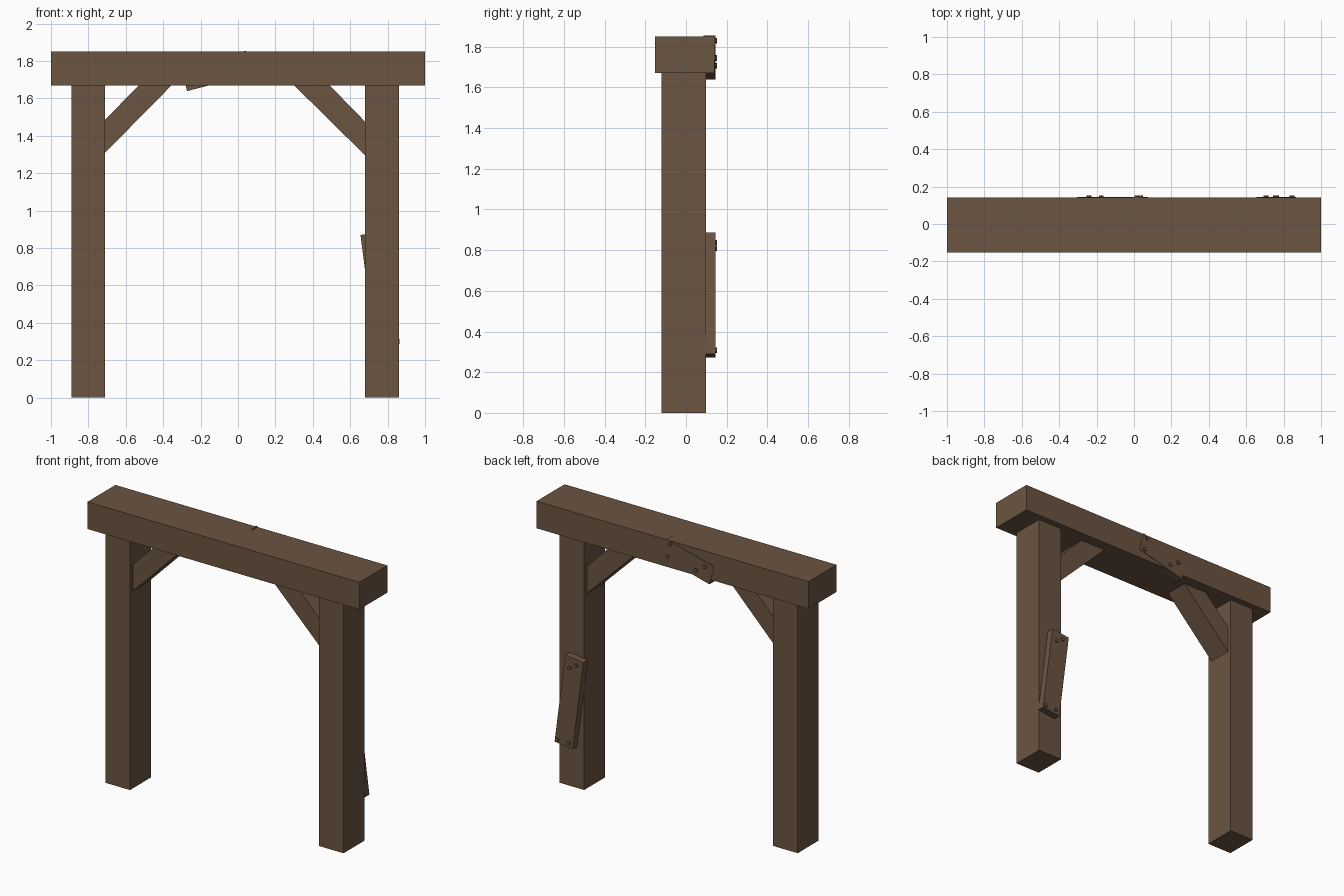
import bpy, bmesh, math
from mathutils import Matrix, Vector

if "Cube" in bpy.data.objects:
    bpy.data.objects.remove(bpy.data.objects["Cube"])

wood = bpy.data.materials.new("brown_wood")
wood.diffuse_color = (0.147, 0.089, 0.053, 1)
wood.use_nodes = True
wood.node_tree.nodes["Principled BSDF"].inputs["Base Color"].default_value = wood.diffuse_color


def finish(name, bm):
    bmesh.ops.recalc_face_normals(bm, faces=bm.faces)
    me = bpy.data.meshes.new(name)
    bm.to_mesh(me)
    bm.free()
    me.materials.append(wood)
    ob = bpy.data.objects.new(name, me)
    bpy.context.collection.objects.link(ob)
    return ob


def box(name, x, y, z, tilt=0):
    """Box from (min, max) ranges, tilted about y through its centre."""
    ranges = (x, y, z)
    centre = Vector([(a + b) / 2 for a, b in ranges])
    size = [b - a for a, b in ranges]
    bm = bmesh.new()
    m = (Matrix.Translation(centre) @ Matrix.Rotation(math.radians(tilt), 4, 'Y')
         @ Matrix.Diagonal((*size, 1)))
    bmesh.ops.create_cube(bm, size=1, matrix=m)
    return finish(name, bm)


def prism(name, profile, y0, y1):
    """Extrude an xz outline along y."""
    bm = bmesh.new()
    face = bm.faces.new([bm.verts.new((x, y0, z)) for x, z in profile])
    ext = bmesh.ops.extrude_face_region(bm, geom=[face])
    verts = [v for v in ext["geom"] if isinstance(v, bmesh.types.BMVert)]
    bmesh.ops.translate(bm, verts=verts, vec=(0, y1 - y0, 0))
    return finish(name, bm)


def nails(name, points, y0, y1, r=0.013):
    """Small round nail heads facing back."""
    bm = bmesh.new()
    for x, z in points:
        m = (Matrix.Translation((x, (y0 + y1) / 2, z))
             @ Matrix.Rotation(math.pi / 2, 4, 'X'))
        bmesh.ops.create_cone(bm, cap_ends=True, segments=8, radius1=r,
                              radius2=r, depth=y1 - y0, matrix=m)
    return finish(name, bm)


# Lintel and posts
box("top_beam", (-1, 1), (-0.153, 0.141), (1.67, 1.85))
box("left_post", (-0.89, -0.71), (-0.12, 0.098), (0, 1.67))
box("right_post", (0.68, 0.86), (-0.12, 0.098), (0, 1.67))

# Diagonal braces, with ends cut flush to post and beam
prism("left_brace", [(-0.71, 1.31), (-0.355, 1.67), (-0.53, 1.67), (-0.71, 1.487)], -0.09, 0.07)
prism("right_brace", [(0.68, 1.295), (0.30, 1.67), (0.49, 1.67), (0.68, 1.475)], -0.09, 0.07)

# Repair boards nailed on the back
box("beam_board", (-0.2945, 0.0645), (0.086, 0.144), (1.682, 1.812), -14.5)
box("post_board", (0.693, 0.827), (0.097, 0.144), (0.279, 0.881), -7.4)
nails("beam_nails", [(0.015, 1.829), (0.035, 1.742), (-0.24, 1.747), (-0.175, 1.706)], 0.13, 0.153)
nails("post_nails", [(0.705, 0.838), (0.755, 0.81), (0.845, 0.308), (0.762, 0.308)], 0.13, 0.153)
